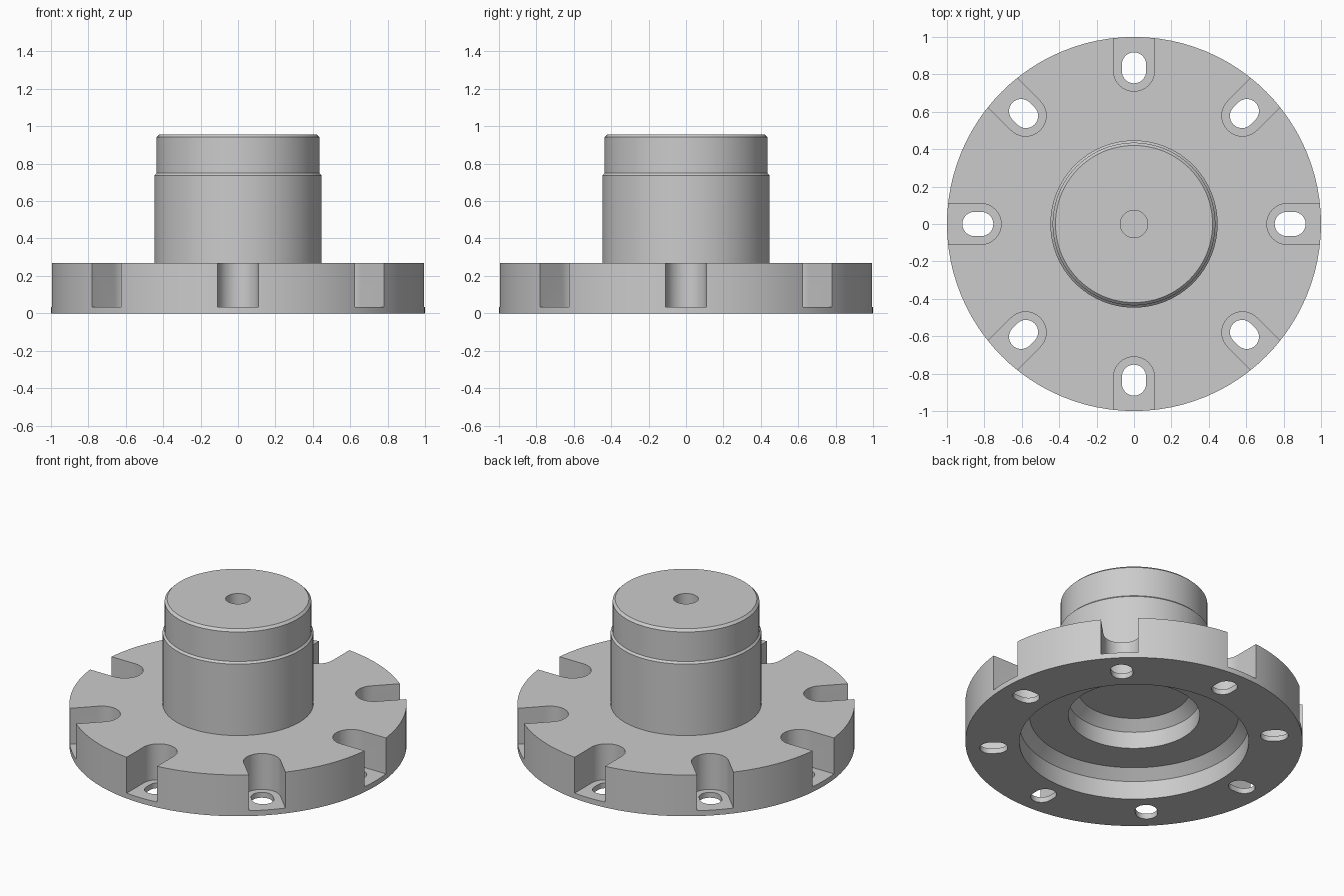
import bpy, bmesh
from math import pi, sin, cos, radians

if "Cube" in bpy.data.objects:
    bpy.data.objects.remove(bpy.data.objects["Cube"])

SEG = 96


def finish(name, bm):
    bmesh.ops.remove_doubles(bm, verts=bm.verts, dist=1e-5)
    bmesh.ops.recalc_face_normals(bm, faces=bm.faces)
    mesh = bpy.data.meshes.new(name)
    bm.to_mesh(mesh)
    bm.free()
    obj = bpy.data.objects.new(name, mesh)
    bpy.context.collection.objects.link(obj)
    return obj


def lathe(name, profile):
    """Revolve a closed (radius, z) profile that starts and ends on the axis."""
    bm = bmesh.new()
    verts = [bm.verts.new((r, 0, z)) for r, z in profile]
    edges = [bm.edges.new(pair) for pair in zip(verts, verts[1:])]
    bmesh.ops.spin(bm, geom=verts + edges, cent=(0, 0, 0), axis=(0, 0, 1),
                   angle=2 * pi, steps=SEG, use_merge=True)
    return finish(name, bm)


def radial_slots(name, r_in, r_out, radius, z0, z1, count=8, steps=16):
    """Ring of stadium-shaped prisms whose long axis is radial."""
    bm = bmesh.new()
    for k in range(count):
        a = 2 * pi * k / count
        outline = []
        for centre, start in ((r_out, -pi / 2), (r_in, pi / 2)):
            for i in range(steps + 1):
                t = start + pi * i / steps
                x, y = centre + radius * cos(t), radius * sin(t)
                outline.append((x * cos(a) - y * sin(a), x * sin(a) + y * cos(a), z0))
        face = bm.faces.new([bm.verts.new(p) for p in outline])
        top = bmesh.ops.extrude_face_region(bm, geom=[face])["geom"]
        bmesh.ops.translate(bm, vec=(0, 0, z1 - z0),
                            verts=[v for v in top if isinstance(v, bmesh.types.BMVert)])
    return finish(name, bm)


# Flanged hub: stepped bore underneath, rim, shouldered boss, blind centre hole
hub = lathe("flanged_hub", [
    (0, 0.35), (0.33, 0.35), (0.39, 0.29), (0.39, 0.18), (0.62, 0.18),
    (0.68, 0.12), (0.68, 0), (1, 0), (1, 0.27), (0.447, 0.27),
    (0.447, 0.737), (0.435, 0.749), (0.435, 0.942), (0.42, 0.957),
    (0.073, 0.957), (0.073, 0.80), (0, 0.80)])

# Open bolt pockets and the slotted bolt holes in their floors
cutters = [radial_slots("pocket_cutter", 0.82, 1.3, 0.11, 0.035, 0.4),
           radial_slots("bolt_hole_cutter", 0.817, 0.853, 0.065, -0.1, 0.2)]

bpy.context.view_layer.objects.active = hub
hub.select_set(True)
for cutter in cutters:
    cutter.hide_render = True
    mod = hub.modifiers.new(cutter.name, 'BOOLEAN')
    mod.operation = 'DIFFERENCE'
    mod.solver = 'EXACT'
    mod.object = cutter
    bpy.ops.object.modifier_apply(modifier=mod.name)
    bpy.data.objects.remove(cutter)

bpy.ops.object.shade_smooth_by_angle(angle=radians(25))
